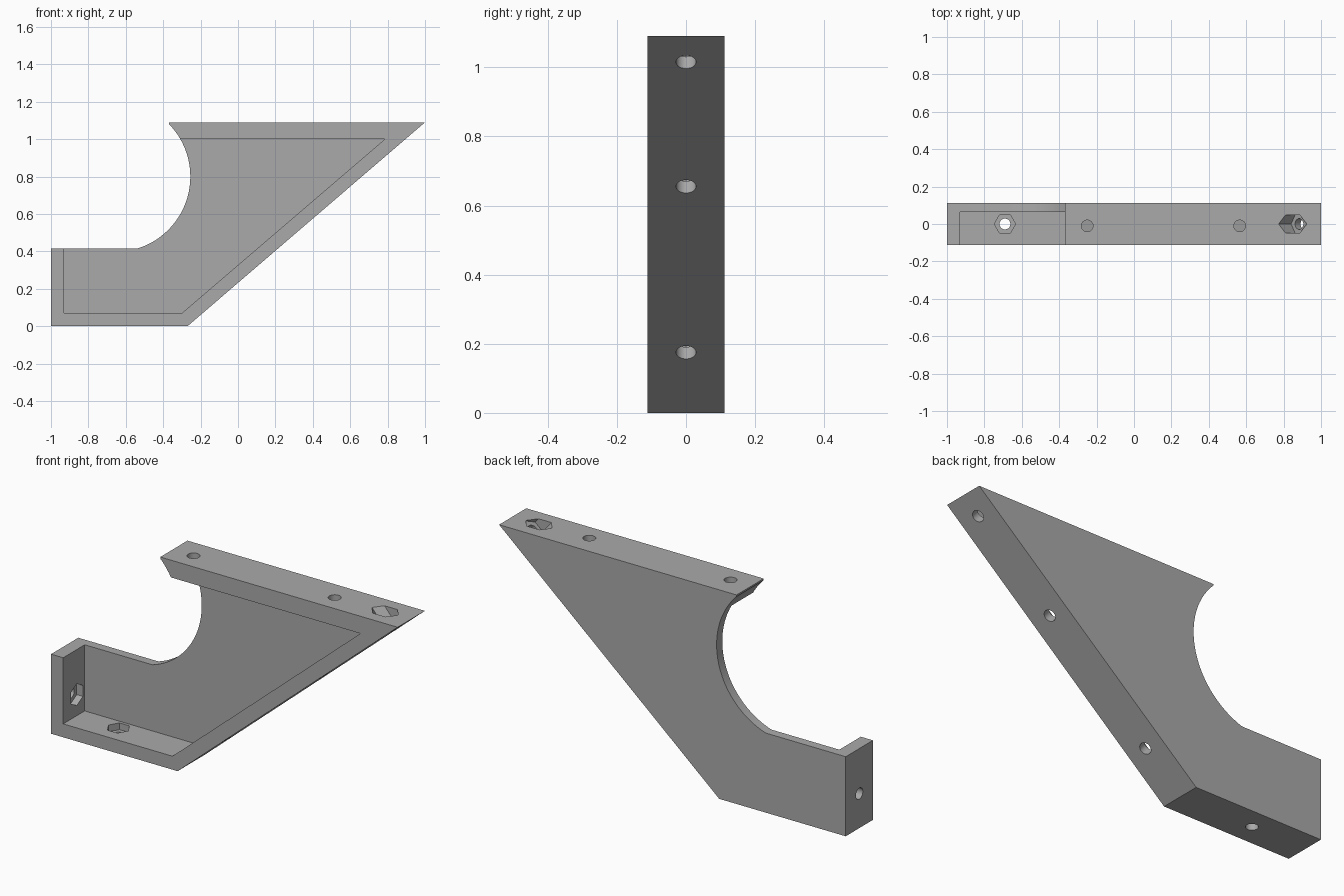
import bpy
import bmesh
import math
from mathutils import Vector

cube = bpy.data.objects.get("Cube")
if cube:
    bpy.data.objects.remove(cube, do_unlink=True)

HALF = 0.112            # half the bracket width
WEB = 0.065             # y where the back web begins
HOLE_R, HEX_R = 0.029, 0.057

grey = bpy.data.materials.new("grey plastic")
grey.use_nodes = True
colour = (0.4, 0.4, 0.4, 1)
grey.diffuse_color = colour
grey.node_tree.nodes["Principled BSDF"].inputs["Base Color"].default_value = colour


def add_object(name, bm):
    bmesh.ops.recalc_face_normals(bm, faces=bm.faces)
    mesh = bpy.data.meshes.new(name)
    bm.to_mesh(mesh)
    bm.free()
    mesh.materials.append(grey)
    obj = bpy.data.objects.new(name, mesh)
    bpy.context.collection.objects.link(obj)
    return obj


def extrude_profile(name, points, y0, y1):
    """Prism from an x-z profile, running from y0 to y1."""
    bm = bmesh.new()
    face = bm.faces.new([bm.verts.new((x, y0, z)) for x, z in points])
    new = bmesh.ops.extrude_face_region(bm, geom=[face])["geom"]
    verts = [v for v in new if isinstance(v, bmesh.types.BMVert)]
    bmesh.ops.translate(bm, verts=verts, vec=(0, y1 - y0, 0))
    return add_object(name, bm)


def rod(name, start, direction, length, radius, sides):
    """Prism along a direction in the x-z plane; its corners lie in that plane."""
    axis = Vector(direction).normalized()
    along = Vector((axis.z, 0, -axis.x))
    bm = bmesh.new()
    ring = []
    for i in range(sides):
        a = math.tau * i / sides
        offset = along * math.cos(a) + Vector((0, 1, 0)) * math.sin(a)
        ring.append(bm.verts.new(Vector(start) + radius * offset))
    face = bm.faces.new(ring)
    new = bmesh.ops.extrude_face_region(bm, geom=[face])["geom"]
    verts = [v for v in new if isinstance(v, bmesh.types.BMVert)]
    bmesh.ops.translate(bm, verts=verts, vec=axis * length)
    return add_object(name, bm)


def cut(target, cutter):
    cutter.hide_render = True
    mod = target.modifiers.new("cut", "BOOLEAN")
    mod.operation = "DIFFERENCE"
    mod.solver = "EXACT"
    mod.object = cutter
    bpy.context.view_layer.objects.active = target
    bpy.ops.object.modifier_apply(modifier=mod.name)
    bpy.data.objects.remove(cutter, do_unlink=True)


# Bracket outline with the round bite on its left
cx, cz, r = -0.658, 0.8, 0.403
a0 = math.asin((0.415 - cz) / r)
a1 = math.acos((-0.37 - cx) / r)
steps = 40
arc = []
for i in range(steps + 1):
    a = a0 + (a1 - a0) * i / steps
    arc.append((cx + r * math.cos(a), cz + r * math.sin(a)))
outline = [(-1, 0), (-0.27, 0), (1, 1.09), (-0.37, 1.09)] + arc[::-1] + [(-1, 0.415)]
bracket = extrude_profile("bracket", outline, -HALF, HALF)

# Front pocket, leaving the flanges and the back web
pocket = [(-0.93, 0.07), (-0.3, 0.07), (0.785, 1.0), (-0.6, 1.0), (-0.6, 0.6), (-0.93, 0.6)]
cut(bracket, extrude_profile("pocket_cutter", pocket, -0.3, WEB))

# Bolt holes with hexagonal nut seats: outer point, inward direction, seat depth
inward = (-1.09, 0, 1.27)
bolts = [((-0.69, 0, 0), (0, 0, 1), 0.035), ((-1, 0, 0.18), (1, 0, 0), 0.035)]
for z in (0.175, 0.655, 1.015):
    bolts.append(((-0.27 + z * 1.27 / 1.09, 0, z), inward, 0.045))
for point, direction, depth in bolts:
    axis = Vector(direction).normalized()
    point = Vector(point)
    cut(bracket, rod("bolt_cutter", point - axis * 0.05, axis, 0.15, HOLE_R, 32))
    cut(bracket, rod("nut_cutter", point + axis * depth, axis, 0.13, HEX_R, 6))

# Plain screw holes through the top flange
for x in (-0.25, 0.565):
    cut(bracket, rod("screw_cutter", (x, -0.01, 0.96), (0, 0, 1), 0.2, 0.031, 32))

bpy.ops.object.select_all(action="DESELECT")
bracket.select_set(True)
bpy.context.view_layer.objects.active = bracket
bpy.ops.object.shade_smooth_by_angle(angle=math.radians(25))
